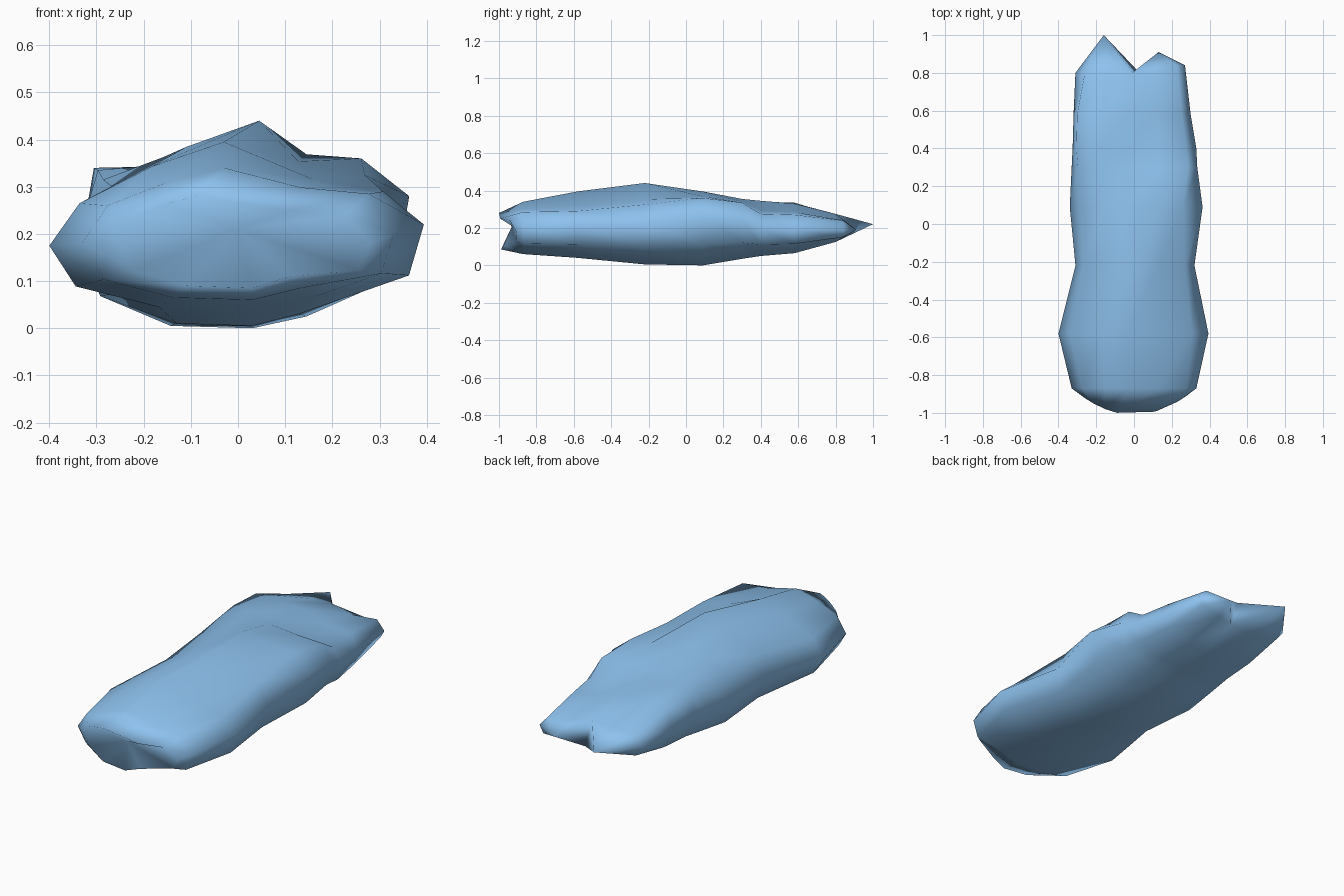
import bpy, bmesh

# Cross-sections: y, left x, right x, left z, right z, left shoulder z,
# crest x, crest z, right shoulder z, bottom z, left / right shoulder width
SECTIONS = [
    (-1.01, -0.26, 0.28, 0.19, 0.18, 0.24, -0.09, 0.28, 0.24, 0.085, 0.82, 0.82),
    (-0.87, -0.33, 0.33, 0.18, 0.20, 0.26, -0.03, 0.34, 0.285, 0.06, 0.84, 0.84),
    (-0.58, -0.40, 0.394, 0.175, 0.22, 0.265, -0.03, 0.395, 0.29, 0.04, 0.84, 0.78),
    (-0.22, -0.31, 0.32, 0.19, 0.22, 0.30, 0.045, 0.44, 0.325, 0.005, 0.86, 0.84),
    (0.09, -0.34, 0.363, 0.19, 0.28, 0.315, -0.03, 0.395, 0.36, 0.0, 0.84, 0.72),
    (0.30, -0.33, 0.335, 0.20, 0.25, 0.335, -0.03, 0.355, 0.335, 0.035, 0.9, 0.85),
    (0.40, -0.325, 0.33, 0.21, 0.20, 0.34, -0.03, 0.345, 0.275, 0.05, 0.94, 0.84),
    (0.58, -0.32, 0.30, 0.21, 0.19, 0.335, -0.03, 0.33, 0.27, 0.065, 0.94, 0.84),
    (0.80, -0.31, 0.27, 0.21, 0.19, 0.26, -0.01, 0.275, 0.24, 0.125, 0.84, 0.84),
]


def section_points(y, xl, xr, zl, zr, tl, xc, top, tr, bot, fl, fr):
    low_l = bot + 0.36 * (zl - bot)
    low_r = bot + 0.40 * (zr - bot)
    return [
        (xl, y, zl), (xl * fl, y, tl),
        ((xl * fl + xc) / 2, y, 0.4 * tl + 0.6 * top),
        (xc, y, top),
        (xr * 0.4, y, 0.75 * tr + 0.25 * top),
        (xr * fr, y, tr), (xr, y, zr),
        (xr * 0.92, y, low_r), (xr * 0.4, y, bot + 0.025),
        (0.03, y, bot),
        (xl * 0.42, y, bot + 0.005), (xl * 0.86, y, low_l),
    ]


bm = bmesh.new()
rings = []
for i, sec in enumerate(SECTIONS):
    pts = section_points(*sec)
    if i == 0:   # rounded nose, with the lower lip set slightly back
        pts = [(x, y + 1.3 * x * x + (0.02 if z < 0.16 else 0), z) for x, y, z in pts]
    if i == len(SECTIONS) - 1:   # right tail lobe is a little longer at its corner
        pts = [(x, y + (0.04 if x > 0.2 else 0), z) for x, y, z in pts]
    rings.append([bm.verts.new(p) for p in pts])

# Skin between sections
n = len(rings[0])
for a, b in zip(rings, rings[1:]):
    for j in range(n):
        k = (j + 1) % n
        bm.faces.new((a[j], a[k], b[k], b[j]))


def fan(loop, tip):
    v = bm.verts.new(tip)
    for p, q in zip(loop, loop[1:]):
        bm.faces.new((p, q, v))


# Dimpled front end
fan(rings[0] + rings[0][:1], (0.0, -0.93, 0.21))
# Two tail lobes with a notch between them
t = rings[-1]
fan([t[9], t[10], t[11], t[0], t[1], t[2], t[3], t[9]], (-0.16, 1.0, 0.22))
fan([t[3], t[4], t[5], t[6], t[7], t[8], t[9], t[3]], (0.13, 0.91, 0.19))

bmesh.ops.recalc_face_normals(bm, faces=bm.faces)
mesh = bpy.data.meshes.new("long_rock")
bm.to_mesh(mesh)
bm.free()
for p in mesh.polygons:
    p.use_smooth = True
rock = bpy.data.objects.new("long_rock", mesh)
bpy.context.collection.objects.link(rock)

# Blue finish
blue = bpy.data.materials.new("blue_stone")
blue.diffuse_color = (0.27, 0.54, 0.86, 1)
mesh.materials.append(blue)
